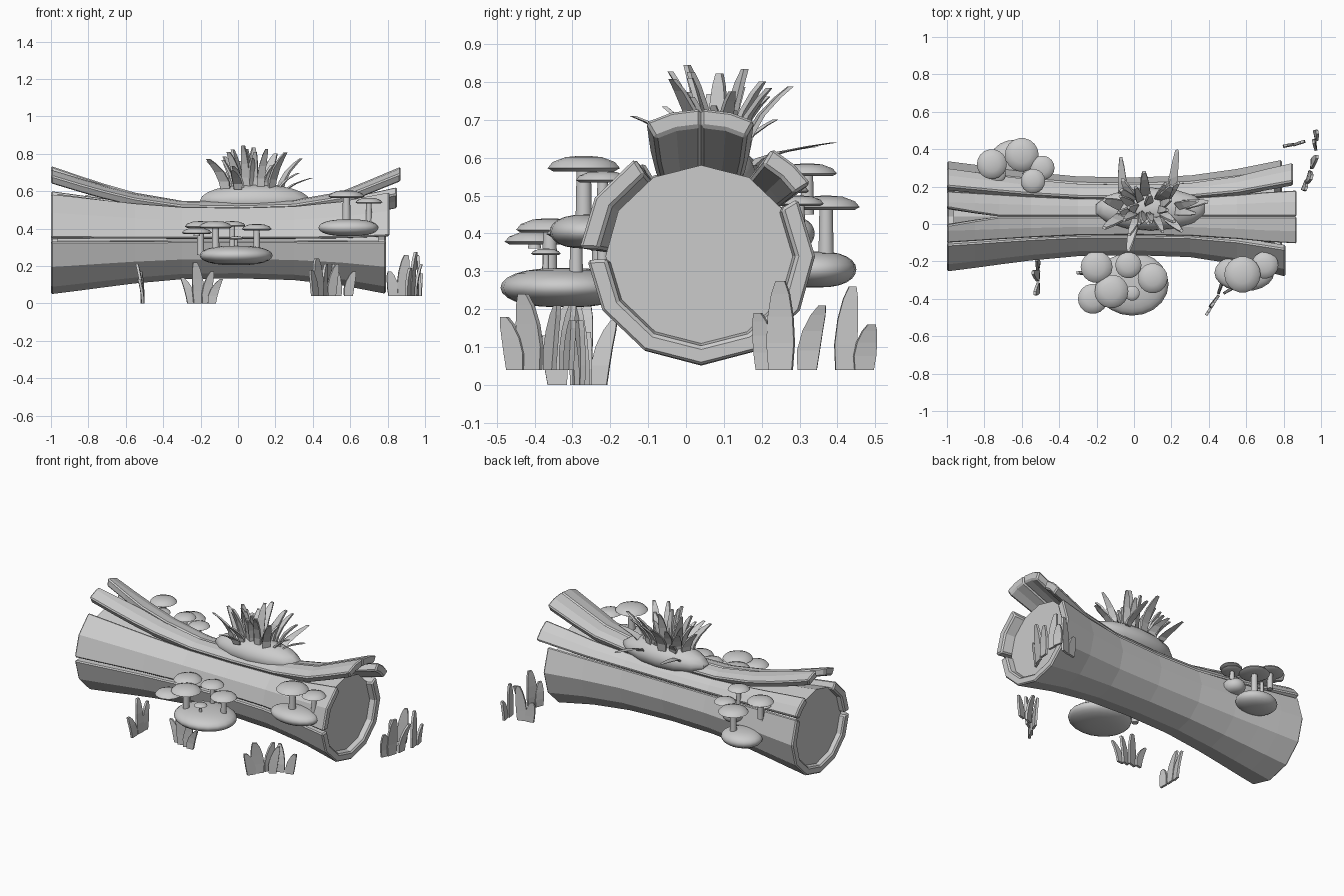
import bpy, bmesh, random
from math import sin, cos, pi, radians
from mathutils import Vector

if "Cube" in bpy.data.objects:
    bpy.data.objects.remove(bpy.data.objects["Cube"])

random.seed(4)
CY, CZ = 0.04, 0.34
PROFILE = [(-1, .29), (-.8, .265), (-.6, .237), (-.3, .21), (0, .205), (.3, .215), (.55, .242), (.8, .29)]


def log_radius(x):
    pts = PROFILE
    for (x0, r0), (x1, r1) in zip(pts, pts[1:]):
        if x <= x1:
            return r0 + (r1 - r0) * (x - x0) / (x1 - x0)
    return pts[-1][1]


def finish(bm, name, bevel=0, smooth=False):
    bmesh.ops.recalc_face_normals(bm, faces=bm.faces)
    me = bpy.data.meshes.new(name)
    bm.to_mesh(me)
    bm.free()
    ob = bpy.data.objects.new(name, me)
    bpy.context.collection.objects.link(ob)
    if bevel:
        m = ob.modifiers.new("bevel", 'BEVEL')
        m.width, m.segments, m.limit_method = bevel, 1, 'ANGLE'
        m.angle_limit = radians(50)
    if smooth:
        bpy.context.view_layer.objects.active = ob
        ob.select_set(True)
        bpy.ops.object.shade_smooth_by_angle(angle=radians(45))
        ob.select_set(False)
    return ob


def loft(bm, rings):
    """Skin a list of closed rings and cap both ends."""
    loops = [[bm.verts.new(p) for p in ring] for ring in rings]
    n = len(loops[0])
    for a, b in zip(loops, loops[1:]):
        for i in range(n):
            bm.faces.new((a[i], a[(i + 1) % n], b[(i + 1) % n], b[i]))
    bm.faces.new(loops[0])
    bm.faces.new(loops[-1])


def polar(x, ang, r):
    a = radians(ang)
    wide = 1.05 if x > .5 else 1.02
    return Vector((x, CY + r * cos(a) * wide, CZ + r * sin(a)))


def stave(name, angles, x_end, lift_l=0, lift_r=0, mid=90, notch=None):
    """Curved plank of the log shell; ends may peel away along the mid angle."""
    bm = bmesh.new()
    rings = []
    for x in [-1, -.85, -.72, -.55, -.3, 0, .3, .55, .7, x_end]:
        lift = lift_l * max(0, (-x - .3) / .7) ** 1.6 + lift_r * max(0, (x - .4) / .45) ** 1.6
        off = Vector((0, cos(radians(mid)), sin(radians(mid)))) * lift
        angs = list(angles)
        if notch:  # V split cut into the edge at the left end
            i, d = notch
            angs[i] += d * max(0, (-.72 - x) / .28)
        r = log_radius(x)
        rings.append([polar(x, a, r) + off for a in angs] +
                     [polar(x, a, r - .05) + off for a in reversed(angs)])
    loft(bm, rings)
    return finish(bm, name, .008)


# Log shell: lower trough and peeling upper planks
stave("log_lower_shell", [182, 210, 240, 270, 300, 330, 360, 392], .79)
stave("log_front_plank", [121, 150, 178], .81, 0, .025, 150)
stave("log_top_plank_front", [90, 105, 119], .87, .09, .095, 90, (0, 9))
stave("log_top_plank_back", [62, 75, 90], .87, .11, .095, 90, (2, -9))
stave("log_back_plank", [33, 46, 60], .85, .02, .05, 44)

# Inner core with flat end discs
bm = bmesh.new()
loft(bm, [[polar(x, a, log_radius(x) - .04) for a in range(0, 360, 30)]
          for x in (-.965, -.6, -.3, 0, .3, .55, .75)])
finish(bm, "log_core")


def ellipsoid(name, c, s, seg=20, square=.25):
    """Ellipsoid with slightly fuller rim."""
    bm = bmesh.new()
    bmesh.ops.create_uvsphere(bm, u_segments=seg, v_segments=12, radius=1)
    for v in bm.verts:
        f = max(v.co.xy.length, 1e-4) ** -square
        v.co = Vector(c) + Vector((v.co.x * f * s[0], v.co.y * f * s[1], v.co.z * s[2]))
    return finish(bm, name, 0, True)


def mushroom(name, x, y, z_top, r, z_base):
    """Lathed stem and domed cap."""
    h = r * .42
    zc = z_top - h
    w = r * .2
    prof = [(w * 1.15, z_base), (w, zc), (r * .85, zc), (r, zc + h * .2),
            (r * .86, zc + h * .6), (r * .5, zc + h * .92), (r * .12, z_top)]
    bm = bmesh.new()
    loft(bm, [[(x + p * cos(2 * pi * k / 18), y + p * sin(2 * pi * k / 18), z) for k in range(18)]
              for p, z in prof])
    finish(bm, name, 0, True)


# Shelf bases and their mushrooms: (x, y, top z, cap radius, stem base z)
ellipsoid("front_shelf", (-.01, -.32, .257), (.195, .17, .052))
ellipsoid("right_shelf", (.59, -.26, .405), (.16, .1, .045))
ellipsoid("back_shelf", (-.64, .34, .305), (.13, .11, .048))
ellipsoid("back_upper_shelf", (-.53, .27, .4), (.065, .07, .045))
caps = [(-.2, -.23, .44, .085, .26), (-.03, -.22, .44, .07, .28), (.1, -.29, .425, .08, .28),
        (-.12, -.36, .44, .09, .28), (-.22, -.4, .405, .08, .36), (-.01, -.37, .36, .04, .28),
        (.58, -.27, .605, .097, .42), (.7, -.22, .565, .072, .4),
        (-.6, .37, .5, .09, .33), (-.76, .32, .585, .08, .45), (-.74, .27, .53, .055, .33),
        (-.54, .23, .57, .065, .43), (-.49, .3, .5, .065, .42)]
for i, c in enumerate(caps):
    mushroom(f"mushroom_{i + 1}", *c)


def blade(bm, base, az, h, w, lean, thick=.014):
    """Flat tapered leaf: width along azimuth az, lean is the horizontal tip offset."""
    side = Vector((cos(az), sin(az), 0))
    nrm = Vector((-sin(az), cos(az), 0)) * thick / 2
    rings = []
    for t, k in ((0, .85), (.3, 1), (.6, .9), (.85, .65), (1, .32)):
        c = Vector(base) + Vector((lean[0] * t * t, lean[1] * t * t, h * t))
        s = side * w / 2 * k
        rings.append([c - s - nrm, c + s - nrm, c + s + nrm, c - s + nrm])
    loft(bm, rings)


def tuft(name, blades):
    bm = bmesh.new()
    for b in blades:
        blade(bm, *b)
    finish(bm, name)


# Ground tufts: base, width azimuth, height, width, lean
tuft("grass_left", [((-.51, -.23, 0), 1.4, .17, .05, (-.01, .04)),
                    ((-.51, -.28, 0), 1.5, .21, .06, (-.03, .02)),
                    ((-.51, -.34, 0), 1.6, .13, .06, (-.02, -.03))])
tuft("grass_middle", [((-.25, -.26, 0), .2, .14, .05, (-.05, 0)),
                      ((-.21, -.27, 0), .3, .22, .065, (-.02, -.02)),
                      ((-.17, -.28, 0), .3, .17, .055, (.03, 0)),
                      ((-.14, -.29, 0), .1, .13, .05, (.05, -.01))])
tuft("grass_right", [((.43, -.41, .04), .9, .2, .08, (-.01, -.02)),
                     ((.41, -.45, .04), 1.0, .14, .06, (-.02, -.03)),
                     ((.46, -.35, .04), 1.2, .17, .06, (.01, .04)),
                     ((.53, -.32, .04), .4, .17, .055, (-.02, .02)),
                     ((.59, -.31, .04), .3, .13, .055, (.03, .01)),
                     ((.5, -.36, .04), .5, .17, .055, (.03, .02))])
tuft("grass_end", [((.83, .42, .04), .2, .13, .06, (-.02, 0)),
                   ((.88, .43, .04), .3, .22, .065, (.02, .01)),
                   ((.97, .47, .04), 1.8, .12, .06, (.01, .02)),
                   ((.97, .42, .04), 1.7, .22, .06, (-.01, .02)),
                   ((.91, .21, .04), 1.2, .15, .06, (.01, -.02)),
                   ((.93, .25, .04), 1.3, .235, .075, (.02, 0)),
                   ((.95, .32, .04), 1.5, .17, .06, (.03, .04))])

# Moss mound sunk into the top with a leaning leaf tuft
ellipsoid("moss_mound", (.09, .08, .55), (.3, .115, .088), 14, 0)
top = []
for i in range(26):
    a = 2 * pi * i / 26 + random.uniform(-.15, .15)
    k = random.uniform(.3, 1)
    x, y = .07 + .17 * k * cos(a), .08 + .08 * k * sin(a)
    top.append(((x, y, .6), a + pi / 2 + random.uniform(-.7, .7), random.uniform(.12, .26) * (1.1 - .35 * k),
                random.uniform(.04, .06), (.12 * k * cos(a), .13 * k * sin(a))))
tuft("moss_leaves", top)
# Long leaves reaching over both sides
tuft("long_leaves", [((.2, .18, .58), .4, .06, .05, (.03, .21)), ((-.06, .17, .58), 0, .05, .05, (-.01, .18)),
                     ((0, -.01, .61), .2, .1, .05, (-.03, -.13)), ((.25, .1, .59), 1.4, .08, .05, (.14, .02))])
